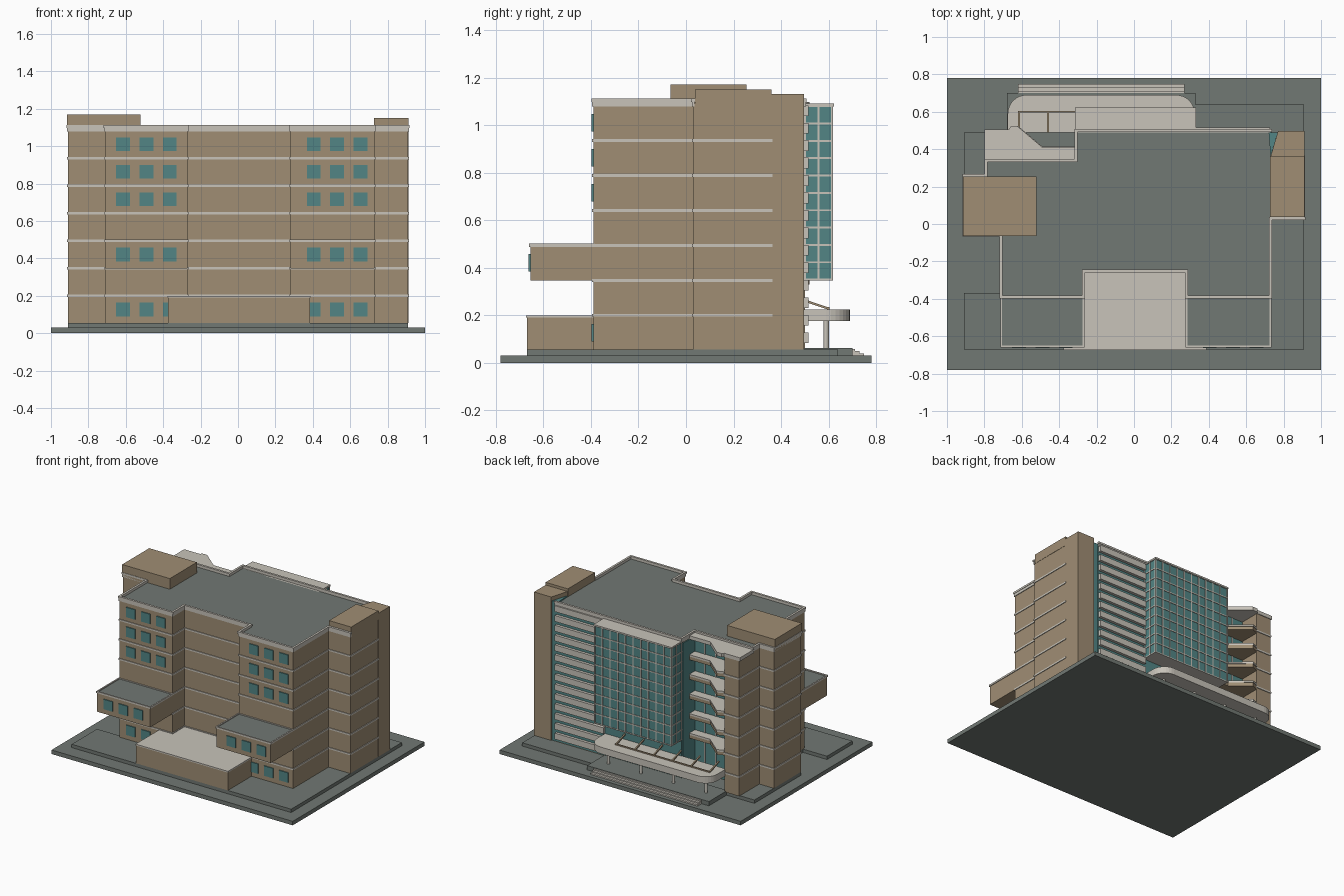
import bpy, bmesh, math
from mathutils import Vector

if "Cube" in bpy.data.objects:
    bpy.data.objects.remove(bpy.data.objects["Cube"])


def material(name, rgb):
    m = bpy.data.materials.new(name)
    m.diffuse_color = (*rgb, 1)
    m.use_nodes = True
    m.node_tree.nodes["Principled BSDF"].inputs["Base Color"].default_value = m.diffuse_color
    return m


BROWN = material("brown_wall", (0.35, 0.27, 0.175))
BEIGE = material("pale_trim", (0.58, 0.55, 0.49))
TEAL = material("teal_glass", (0.085, 0.235, 0.235))
GREY = material("grey_paving", (0.165, 0.188, 0.172))


def finish(name, bm, mats):
    me = bpy.data.meshes.new(name)
    bmesh.ops.recalc_face_normals(bm, faces=bm.faces)
    bm.to_mesh(me)
    bm.free()
    for m in mats:
        me.materials.append(m)
    ob = bpy.data.objects.new(name, me)
    bpy.context.collection.objects.link(ob)
    return ob


def prism(name, pts, z0, z1, mat, top=None):
    """Extruded outline, optionally with another colour on its top."""
    bm = bmesh.new()
    f = bm.faces.new([bm.verts.new((x, y, z0)) for x, y in pts])
    ext = bmesh.ops.extrude_face_region(bm, geom=[f])["geom"]
    for g in ext:
        if isinstance(g, bmesh.types.BMVert):
            g.co.z = z1
        elif isinstance(g, bmesh.types.BMFace) and top:
            g.material_index = 1
    return finish(name, bm, [mat] + ([top] if top else []))


def boxes(name, items, mat):
    """One object from many boxes (x0, x1, y0, y1, z0, z1)."""
    bm = bmesh.new()
    for x0, x1, y0, y1, z0, z1 in items:
        vs = bmesh.ops.create_cube(bm, size=1)["verts"]
        for v in vs:
            v.co = ((x0, x1)[v.co.x > 0], (y0, y1)[v.co.y > 0], (z0, z1)[v.co.z > 0])
    return finish(name, bm, [mat])


def rect(x0, x1, y0, y1):
    return [(x0, y0), (x1, y0), (x1, y1), (x0, y1)]


def trim(path, z0, z1, d):
    """Boxes following an axis-aligned path."""
    return [(min(a[0], b[0]) - d, max(a[0], b[0]) + d,
             min(a[1], b[1]) - d, max(a[1], b[1]) + d, z0, z1)
            for a, b in zip(path, path[1:])]


# Ground
prism("base_slab", rect(-1, 1, -0.78, 0.78), 0, 0.03, GREY)
prism("plinth", [(-0.91, -0.67), (0.91, -0.67), (0.91, 0.64), (-0.31, 0.64), (-0.31, 0.49),
                 (-0.91, 0.49), (-0.91, -0.06), (-0.71, -0.06), (-0.71, -0.37), (-0.91, -0.37)],
      0.03, 0.055, GREY)
prism("entrance_platform", rect(-0.68, 0.33, 0.48, 0.70), 0.03, 0.062, GREY)
boxes("entrance_steps", [(-0.62, 0.27, 0.69, 0.712 + 0.018 * i, 0.03, 0.058 - 0.009 * i)
                         for i in range(3)], BEIGE)

# Main body
FLOORS = [0.2, 0.347, 0.494, 0.641, 0.788, 0.935]
outer = [(0.91, 0.36), (0.91, 0.03), (0.73, 0.03), (0.73, -0.39), (0.28, -0.39), (0.28, -0.25),
         (-0.27, -0.25), (-0.27, -0.39), (-0.71, -0.39), (-0.71, -0.06), (-0.91, -0.06),
         (-0.91, 0.26), (-0.79, 0.26), (-0.79, 0.50), (-0.67, 0.50)]
inner = [(-0.67, 0.34), (-0.31, 0.34), (-0.31, 0.49), (0.73, 0.49), (0.73, 0.36)]
prism("main_body", outer + inner, 0.055, 1.09, BROWN, GREY)
bands = []
for z in FLOORS:
    bands += trim(outer, z - 0.006, z + 0.006, 0.005)
boxes("floor_bands", bands, BEIGE)
roof_path = outer[1:13] + [(-0.79, 0.34), (-0.31, 0.34), (-0.31, 0.5), (0.73, 0.5)]
boxes("roof_parapet", trim(roof_path, 1.078, 1.098, 0.005) + trim(roof_path, 1.098, 1.112, 0.008),
      BEIGE)

# Roof boxes and rear stair tower
prism("left_roof_box", rect(-0.915, -0.52, -0.065, 0.255), 1.08, 1.17, BROWN)
prism("right_roof_box", rect(0.728, 0.912, 0.038, 0.36), 1.08, 1.15, BROWN)
prism("stair_tower", [(0.73, 0.36), (0.912, 0.36), (0.912, 0.497), (0.77, 0.497)],
      0.055, 1.13, BROWN)
prism("corner_glass", [(0.73, 0.362), (0.768, 0.49), (0.72, 0.49)], 0.055, 1.10, TEAL)

# Front wings and podium
for side, x0, x1 in (("left", -0.71, -0.27), ("right", 0.28, 0.73)):
    prism(side + "_wing", rect(x0, x1, -0.655, -0.38), 0.347, 0.494, BROWN, GREY)
    boxes(side + "_wing_rim", trim([(x0, -0.39), (x0, -0.655), (x1, -0.655), (x1, -0.39)],
                                   0.488, 0.501, 0.005), BEIGE)
prism("front_podium", rect(-0.375, 0.385, -0.67, -0.24), 0.055, 0.19, BROWN)
prism("podium_roof", rect(-0.378, 0.388, -0.673, -0.24), 0.19, 0.2, BEIGE)

# Front windows
wins = []
for z in (0.127, 0.421, 0.716, 0.863, 1.01):
    y = -0.657 if z == 0.421 else -0.392
    for x in (-0.615, -0.49, -0.365, 0.405, 0.53, 0.655):
        wins.append((x - 0.037, x + 0.037, y - 0.005, y + 0.004, z - 0.037, z + 0.037))
boxes("front_windows", wins, TEAL)

# Rear curtain wall with its grid of mullions
CX0, CX1, CY0, CY1, CZ0, CZ1 = -0.31, 0.325, 0.48, 0.615, 0.35, 1.08
prism("curtain_wall", rect(CX0, CX1, CY0, CY1), CZ0, CZ1, TEAL, BEIGE)
grid = []
t = 0.004
for i in range(11):
    z = CZ0 + (CZ1 - CZ0) * i / 10
    grid.append((CX0 - t, CX1 + t, CY0, CY1 + t, z - t, z + t))
    x = CX0 + (CX1 - CX0) * i / 10
    grid.append((x - t, x + t, CY1 - t, CY1 + t, CZ0, CZ1))
for y in (0.5, 0.557):
    grid.append((CX0 - t, CX1 + t, y - t, y + t, CZ0, CZ1))
boxes("curtain_mullions", grid, BEIGE)
boxes("curtain_cap", [(CX0 - 0.006, CX1 + 0.006, CY0, CY1 + 0.008, 1.078, 1.09)], BEIGE)

# Rear louvres over a glass wall
boxes("rear_glass", [(-0.31, 0.735, 0.485, 0.494, 0.06, 1.08)], TEAL)
boxes("rear_louvres", [(0.325, 0.728, 0.49, 0.515, 0.083 + 0.0735 * i, 0.128 + 0.0735 * i)
                       for i in range(14)], BEIGE)

# Recessed rear glass with balconies
boxes("recess_glass", [(-0.67, -0.31, 0.335, 0.347, 0.06, 1.07),
                       (-0.317, -0.308, 0.34, 0.49, 0.06, 1.07)], TEAL)
boxes("recess_mullions", [(x - 0.004, x + 0.004, 0.34, 0.351, 0.06, 1.07)
                          for x in (-0.58, -0.49, -0.40)], BEIGE)
balcony = [(-0.67, 0.34), (-0.31, 0.34), (-0.31, 0.41), (-0.49, 0.41), (-0.62, 0.52), (-0.67, 0.50)]
for i, z in enumerate(FLOORS[1:]):
    prism("balcony_%d" % (i + 1), balcony, z - 0.018, z + 0.008, BROWN)
    prism("balcony_edge_%d" % (i + 1), [(x, y + 0.004 * (y > 0.4)) for x, y in balcony],
          z + 0.008, z + 0.022, BEIGE)
prism("recess_roof", [(-0.80, 0.335)] + balcony[1:5] + [(-0.66, 0.52), (-0.67, 0.505), (-0.80, 0.505)],
      1.07, 1.097, BEIGE)

# Rounded entrance canopy on pillars
arc = []
for cx, a0 in ((0.225, 0), (-0.575, 90)):
    for k in range(9):
        a = math.radians(a0 + k * 90 / 8)
        arc.append((cx + 0.1 * math.cos(a), 0.59 + 0.1 * math.sin(a)))
prism("canopy", [(-0.675, 0.49), (0.325, 0.49)] + arc, 0.175, 0.225, BEIGE)
bm = bmesh.new()
for x in (-0.58, -0.31, -0.04, 0.23):
    vs = bmesh.ops.create_cone(bm, cap_ends=True, segments=12, radius1=0.011, radius2=0.011,
                               depth=0.12)["verts"]
    bmesh.ops.translate(bm, vec=(x, 0.59, 0.12), verts=vs)
finish("canopy_pillars", bm, [BEIGE])

# Slanted braces above the canopy, with a rail
bm = bmesh.new()
a, b = Vector((0, 0.49, 0.265)), Vector((0, 0.6, 0.228))
for i in range(6):
    vs = bmesh.ops.create_cube(bm, size=1)["verts"]
    for v in vs:
        end = b if v.co.y > 0 else a
        v.co = (-0.615 + 0.155 * i + v.co.x * 0.01, end.y, end.z + v.co.z * 0.01)
finish("canopy_braces", bm, [BROWN])
boxes("canopy_rail", [(-0.62, 0.165, 0.596, 0.604, 0.22, 0.234)], BROWN)
